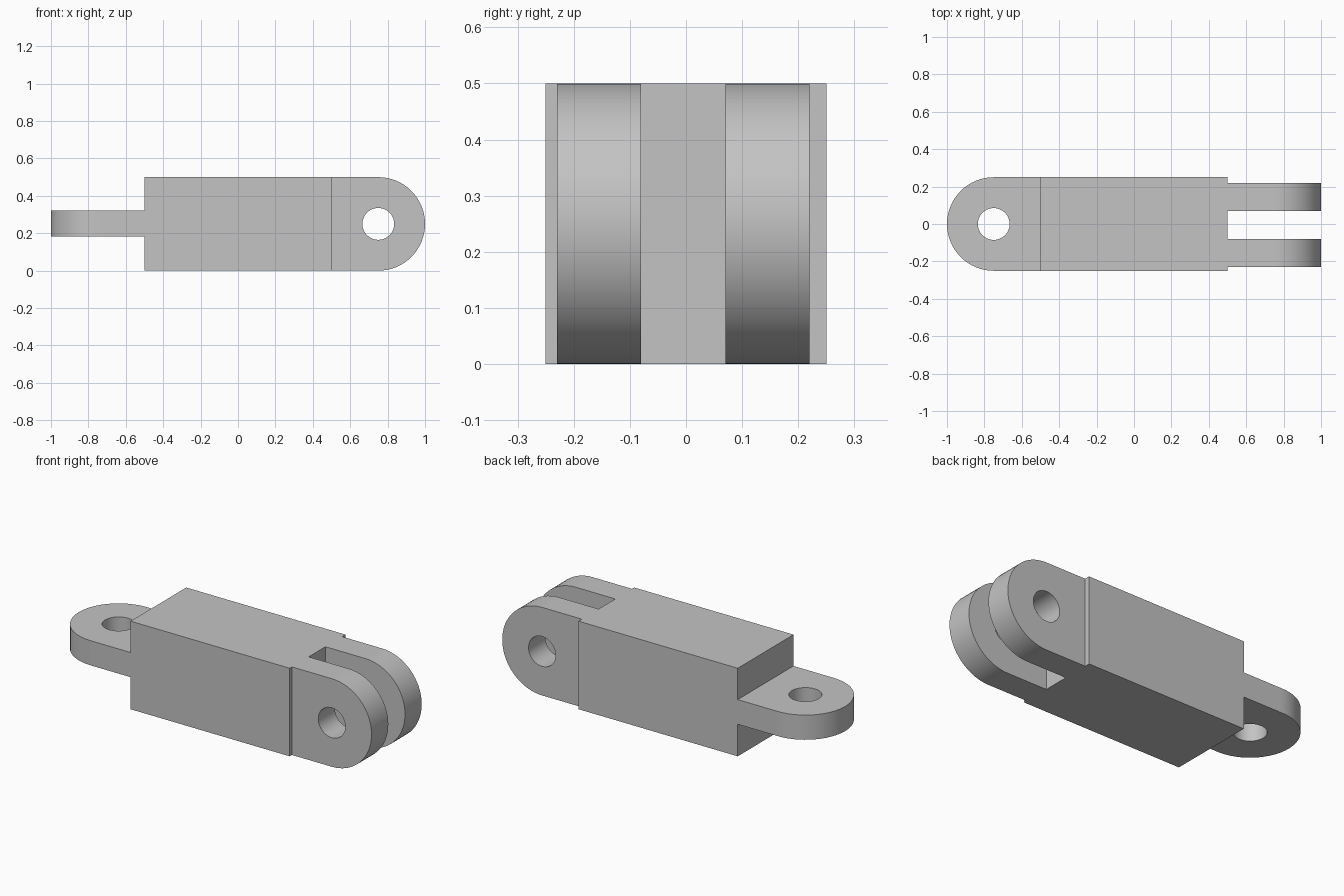
import bpy, bmesh
from math import sin, cos, pi, radians
from mathutils import Matrix

cube = bpy.data.objects.get("Cube")
if cube:
    bpy.data.objects.remove(cube, do_unlink=True)

GREY = (0.55, 0.55, 0.55, 1)
RADIUS, HOLE, SEGMENTS = 0.25, 0.085, 64

grey = bpy.data.materials.new("plain grey")
grey.use_nodes = True
grey.diffuse_color = GREY
grey.node_tree.nodes["Principled BSDF"].inputs["Base Color"].default_value = GREY


def finish(name, bm, matrix):
    bmesh.ops.transform(bm, matrix=matrix, verts=bm.verts)
    bmesh.ops.recalc_face_normals(bm, faces=bm.faces)
    mesh = bpy.data.meshes.new(name)
    bm.to_mesh(mesh)
    bm.free()
    mesh.materials.append(grey)
    obj = bpy.data.objects.new(name, mesh)
    bpy.context.collection.objects.link(obj)
    bpy.ops.object.select_all(action="DESELECT")
    obj.select_set(True)
    bpy.context.view_layer.objects.active = obj
    bpy.ops.object.shade_smooth_by_angle(angle=radians(30))


def lug(name, low, high, matrix):
    """Plate with a square root, a rounded end and a pin hole, along local +x."""
    bm = bmesh.new()
    rings = []
    for i in range(SEGMENTS):
        c, s = cos(2 * pi * i / SEGMENTS), sin(2 * pi * i / SEGMENTS)
        reach = RADIUS if c > -1e-6 else RADIUS / max(abs(c), abs(s))
        rings.append([bm.verts.new((c * r, s * r, h))
                      for r, h in ((HOLE, low), (reach, low), (reach, high), (HOLE, high))])
    for i in range(SEGMENTS):
        a, b = rings[i], rings[(i + 1) % SEGMENTS]
        for k in range(4):
            m = (k + 1) % 4
            # The root is left open where it meets the body
            at_root = k == 1 and max(a[k].co.x, b[k].co.x) < -RADIUS + 1e-5
            if not at_root:
                bm.faces.new((a[k], a[m], b[m], b[k]))
    finish(name, bm, matrix)


# Square body
bm = bmesh.new()
bmesh.ops.create_cube(bm, size=1)
finish("body", bm, Matrix.Translation((0, 0, 0.25)) @ Matrix.Diagonal((1, 0.5, 0.5, 1)))

# Horizontal tab on the right end
lug("tab", -0.068, 0.072,
    Matrix.Translation((-0.75, 0, 0.25)) @ Matrix.Rotation(pi, 4, "Z"))

# Upright fork on the left end; local +z becomes -y
upright = Matrix.Translation((0.75, 0, 0.25)) @ Matrix.Rotation(pi / 2, 4, "X")
lug("front_fork_arm", 0.08, 0.23, upright)
lug("back_fork_arm", -0.22, -0.07, upright)
